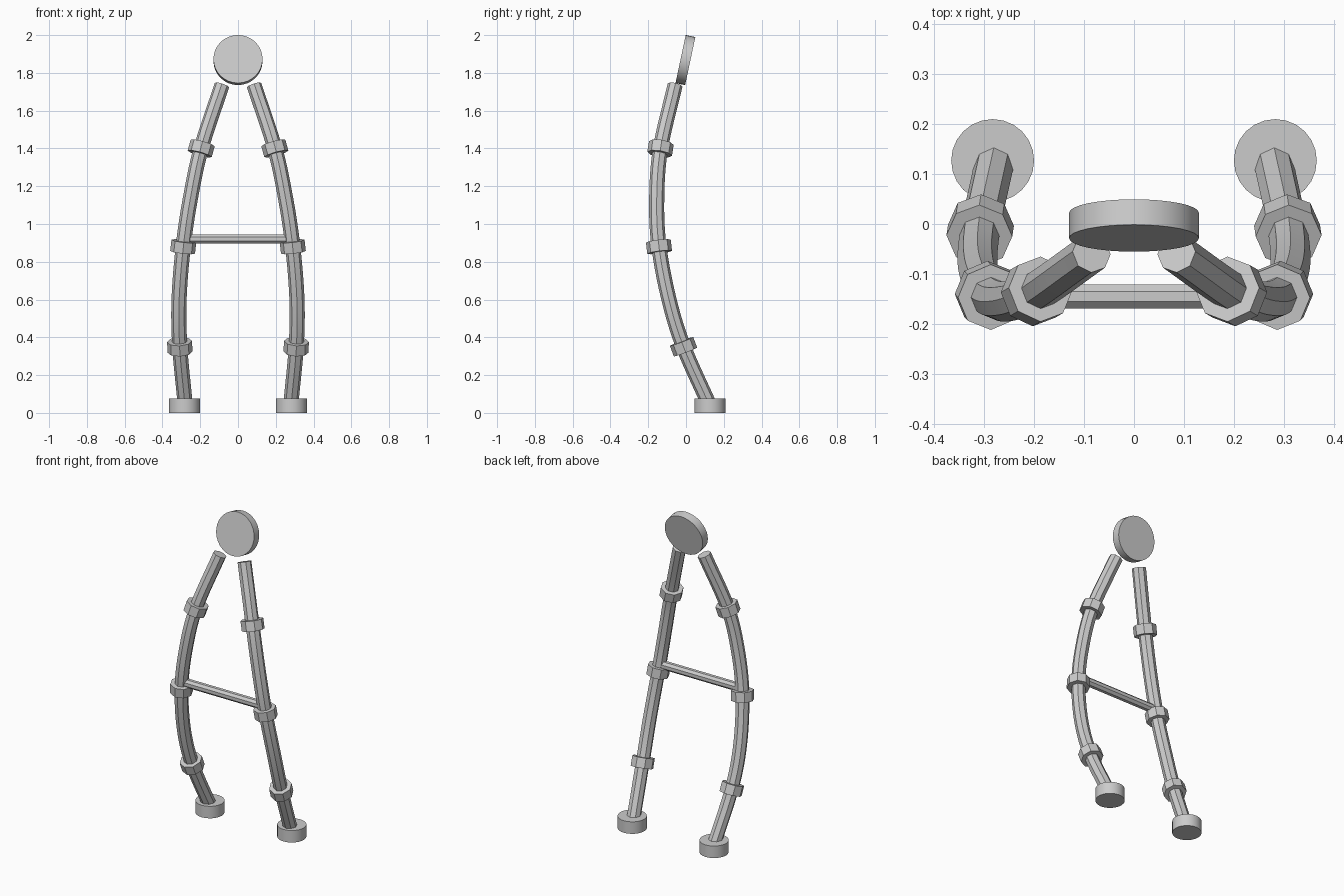
import bpy
import bmesh
import math
from mathutils import Vector
from mathutils.geometry import interpolate_bezier

if "Cube" in bpy.data.objects:
    bpy.data.objects.remove(bpy.data.objects["Cube"])

GREY = (0.6, 0.6, 0.6, 1)
metal = bpy.data.materials.new("plain grey")
metal.use_nodes = True
metal.diffuse_color = GREY
metal.node_tree.nodes["Principled BSDF"].inputs["Base Color"].default_value = GREY


def tube(name, path, radius, sides, phase=0.0):
    """Capped polygonal tube swept along a path."""
    bm = bmesh.new()
    rings = []
    for i, p in enumerate(path):
        t = (path[min(i + 1, len(path) - 1)] - path[max(i - 1, 0)]).normalized()
        ref = Vector((1, 0, 0)) if abs(t.x) < 0.9 else Vector((0, 1, 0))
        u = (ref - t * ref.dot(t)).normalized()
        v = t.cross(u)
        angles = [phase + math.tau * k / sides for k in range(sides)]
        rings.append([bm.verts.new(p + radius * (u * math.cos(a) + v * math.sin(a)))
                      for a in angles])
    for a, b in zip(rings, rings[1:]):
        for k in range(sides):
            n = (k + 1) % sides
            bm.faces.new((a[k], a[n], b[n], b[k]))
    bm.faces.new(rings[0][::-1])
    bm.faces.new(rings[-1])
    bmesh.ops.recalc_face_normals(bm, faces=bm.faces)
    mesh = bpy.data.meshes.new(name)
    bm.to_mesh(mesh)
    bm.free()
    mesh.materials.append(metal)
    obj = bpy.data.objects.new(name, mesh)
    bpy.context.collection.objects.link(obj)
    bpy.ops.object.select_all(action="DESELECT")
    obj.select_set(True)
    bpy.context.view_layer.objects.active = obj
    bpy.ops.object.shade_smooth_by_angle(angle=math.radians(30))
    return obj


def along(centre, direction, length):
    """Two end points of a straight piece."""
    half = direction.normalized() * length / 2
    return [centre - half, centre + half]


def smooth_path(points, steps=8):
    """Smooth curve through all points."""
    padded = [2 * points[0] - points[1], *points, 2 * points[-1] - points[-2]]
    path = [points[0]]
    for a, b, c, d in zip(padded, padded[1:], padded[2:], padded[3:]):
        path += interpolate_bezier(b, b + (c - a) / 6, c - (d - b) / 6, c, steps + 1)[1:]
    return path


LEG = [(0.28, 0.12, 0.05), (0.308, -0.013, 0.35), (0.312, -0.09, 0.6),
       (0.29, -0.143, 0.88), (0.253, -0.155, 1.13), (0.195, -0.135, 1.4),
       (0.085, -0.058, 1.735)]
COLLARS = {"lower": 1, "middle": 3, "upper": 5}

# Curved legs with collars and round feet
for side, sign in (("left", 1), ("right", -1)):
    points = [Vector((sign * x, y, z)) for x, y, z in LEG]
    tube(side + "_leg", smooth_path(points), 0.04, 8)
    for level, i in COLLARS.items():
        tangent = points[i + 1] - points[i - 1]
        tube(f"{side}_{level}_collar", along(points[i], tangent, 0.06), 0.066, 8)
    tube(side + "_foot", along(Vector((sign * 0.283, 0.127, 0.0375)), Vector((0, 0, 1)), 0.075),
         0.083, 24)

# Cross bar between the legs
tube("cross_bar", along(Vector((0, -0.145, 0.92)), Vector((1, 0, 0)), 0.56), 0.026, 8,
     math.pi / 8)

# Tilted round head plate
tilt = math.radians(12)
tube("head_disc", along(Vector((0, -0.003, 1.868)),
     Vector((0, math.cos(tilt), -math.sin(tilt))), 0.052), 0.13, 32)
